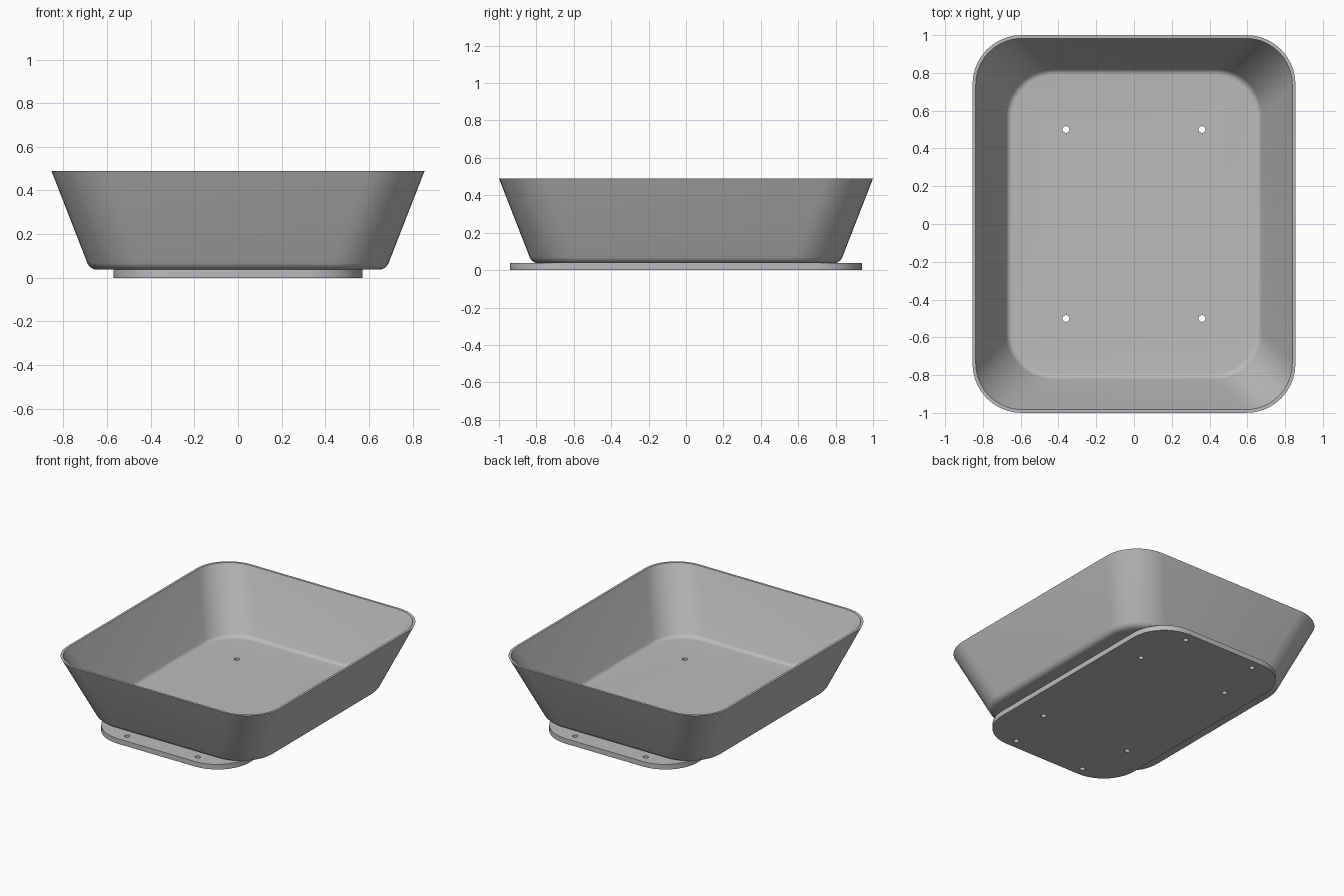
import bpy
import bmesh
import math

if "Cube" in bpy.data.objects:
    bpy.data.objects.remove(bpy.data.objects["Cube"])

grey = bpy.data.materials.new("light grey")
grey.use_nodes = True
grey.diffuse_color = (0.5, 0.5, 0.5, 1)
grey.node_tree.nodes["Principled BSDF"].inputs["Base Color"].default_value = grey.diffuse_color

STEPS = 10          # segments per rounded corner
RIM_X, RIM_Y, RIM_Z = 0.855, 1.0, 0.49
PLATE_TOP = 0.037
SLOPE = 0.39        # sideways run per unit of wall height
WALL = 0.017
HOLE = 0.018


def rounded_ring(bm, hx, hy, r, z):
    """Rounded rectangle of vertices, anticlockwise."""
    ring = []
    for k, (sx, sy) in enumerate([(1, 1), (-1, 1), (-1, -1), (1, -1)]):
        for i in range(STEPS + 1):
            a = math.pi / 2 * (k + i / STEPS)
            ring.append(bm.verts.new((sx * (hx - r) + r * math.cos(a),
                                      sy * (hy - r) + r * math.sin(a), z)))
    return ring


def loft(name, sections):
    """Skin rounded rectangles in order and cap both ends."""
    bm = bmesh.new()
    rings = [rounded_ring(bm, *s) for s in sections]
    n = len(rings[0])
    for a, b in zip(rings, rings[1:]):
        for i in range(n):
            j = (i + 1) % n
            bm.faces.new((a[i], a[j], b[j], b[i]))
    bm.faces.new(rings[0][::-1])
    bm.faces.new(rings[-1])
    bmesh.ops.recalc_face_normals(bm, faces=bm.faces)
    mesh = bpy.data.meshes.new(name)
    bm.to_mesh(mesh)
    bm.free()
    mesh.materials.append(grey)
    obj = bpy.data.objects.new(name, mesh)
    bpy.context.collection.objects.link(obj)
    return obj


def wall_sections(floor_z, inset, corner, fillet):
    """Sections from floor to rim: filleted foot, then a straight flared wall."""
    lean = math.atan(SLOPE)
    turn = math.pi / 2 - lean
    foot = (RIM_Z - floor_z) * SLOPE + inset    # inset of the unfilleted foot
    flat = foot + fillet * math.tan(turn / 2)
    out = []
    for i in range(7):
        t = turn * i / 6
        d = flat - fillet * math.sin(t)
        z = floor_z + fillet * (1 - math.cos(t))
        r = corner - (d - inset - (RIM_Z - z) * SLOPE)
        out.append((RIM_X - d, RIM_Y - d, r, z))
    out.append((RIM_X - inset, RIM_Y - inset, corner, RIM_Z))
    return out


def drill(obj, points):
    """Cut vertical through holes."""
    for x, y in points:
        bpy.ops.mesh.primitive_cylinder_add(vertices=24, radius=HOLE, depth=0.3, location=(x, y, 0))
        cutter = bpy.context.object
        cutter.hide_render = True
        mod = obj.modifiers.new("hole", "BOOLEAN")
        mod.operation, mod.solver, mod.object = "DIFFERENCE", "EXACT", cutter
        bpy.context.view_layer.objects.active = obj
        bpy.ops.object.modifier_apply(modifier=mod.name)
        bpy.data.objects.remove(cutter)


def finish(obj):
    bpy.ops.object.select_all(action="DESELECT")
    obj.select_set(True)
    bpy.context.view_layer.objects.active = obj
    bpy.ops.object.shade_smooth_by_angle(angle=math.radians(35))


def four(x, y):
    return [(sx * x, sy * y) for sx in (-1, 1) for sy in (-1, 1)]


# Thin-walled flared tray: up the outside, over the rim, down the inside
outside = wall_sections(PLATE_TOP, 0, 0.26, 0.05)
inside = wall_sections(PLATE_TOP + WALL, WALL, 0.245, 0.034)
tray = loft("tray", outside + inside[::-1])

# Flat mounting plate below, longer than the tray foot
plate = loft("mounting_plate", [(0.57, 0.94, 0.26, 0), (0.57, 0.94, 0.26, PLATE_TOP)])

# Screw holes: inner four through both parts, outer four in the plate ends
drill(tray, four(0.36, 0.5))
drill(plate, four(0.36, 0.5) + four(0.285, 0.87))
finish(tray)
finish(plate)
